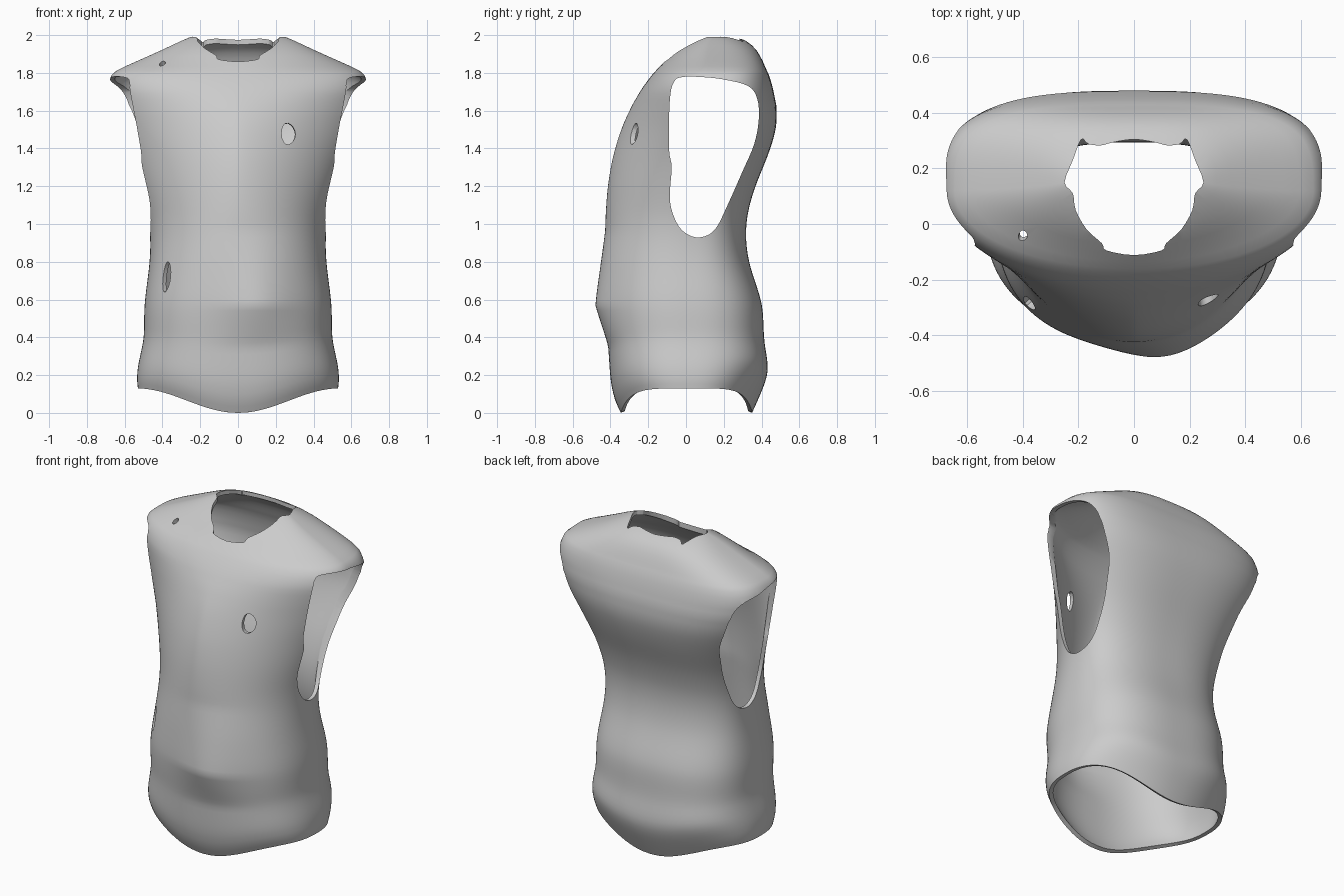
import bpy, bmesh, math
from mathutils import Vector

if "Cube" in bpy.data.objects:
    bpy.data.objects.remove(bpy.data.objects["Cube"])

# Body stations: z, half width, front y, back y, centre y, front roundness, back roundness
ST = [
    (0.00, .530, -.345, .350, .02, 2.4, 2.5), (0.10, .538, -.392, .395, .02, 2.4, 2.5),
    (0.22, .522, -.404, .445, .02, 2.4, 2.5), (0.37, .497, -.412, .412, .02, 2.4, 2.6),
    (0.57, .497, -.435, .408, .02, 2.4, 2.6), (0.80, .466, -.432, .330, .02, 2.2, 2.6),
    (0.93, .462, -.428, .314, .03, 2.0, 2.6), (1.05, .476, -.426, .322, .04, 1.85, 2.6),
    (1.20, .520, -.415, .365, .05, 1.7, 2.6), (1.35, .578, -.390, .430, .08, 1.6, 2.6),
    (1.50, .650, -.345, .480, .10, 1.55, 2.7), (1.60, .690, -.302, .484, .11, 1.62, 2.9),
    (1.72, .695, -.232, .460, .12, 2.0, 3.2), (1.79, .672, -.180, .440, .12, 2.15, 3.3),
    (1.81, .652, -.162, .428, .12, 2.05, 3.3), (1.86, .540, -.112, .408, .12, 1.8, 3.2),
    (1.92, .405, -.050, .376, .13, 1.9, 3.0), (1.97, .300, .030, .324, .14, 2.1, 2.7),
    (1.99, .255, .070, .280, .15, 2.1, 2.5), (2.00, .215, .120, .210, .15, 2.0, 2.0)]


def linear(z, col):
    for a, b in zip(ST, ST[1:]):
        if z <= b[0]:
            return a[col] + (b[col] - a[col]) * (z - a[0]) / (b[0] - a[0])
    return ST[-1][col]


def station(z, col):
    """Station value averaged over a small height window, so bands stay soft."""
    h = min(.1 if z < 1.62 else .025, z, 2 - z)
    wts = [(k, 4 - abs(k)) for k in range(-3, 4)]
    return sum(linear(z + h * k / 3, col) * w for k, w in wts) / 16


def make(name, bm):
    bmesh.ops.recalc_face_normals(bm, faces=bm.faces)
    me = bpy.data.meshes.new(name)
    bm.to_mesh(me)
    bm.free()
    ob = bpy.data.objects.new(name, me)
    bpy.context.collection.objects.link(ob)
    return ob


def power(v, e):
    return math.copysign(abs(v) ** e, v)


# Vest shell: lofted rings, belly bump in front, hem curving up at the sides
N = 120
bm = bmesh.new()
levels = []
for a, b in zip(ST, ST[1:]):
    k = max(1, round((b[0] - a[0]) / .03))
    levels += [a[0] + (b[0] - a[0]) * j / k for j in range(k)]
levels.append(2.0)
rings = []
for z in levels:
    w, yf, yb, cy, nf, nb = (station(z, c) for c in range(1, 7))
    bump = .05 * max(0, 1 - (.57 - z) / .22 if z < .57 else 1 - (z - .57) / .4)
    ring = []
    for i in range(N):
        a = 2 * math.pi * i / N
        c, s = math.cos(a), math.sin(a)
        n, d = (nb, yb - cy) if s > 0 else (nf, cy - yf)
        x = w * power(c, 2 / n)
        y = cy + d * power(s, 2 / n)
        if s < 0:
            y -= bump * math.exp(-((x - .1) / .2) ** 2)
        lift = .13 * (1 - math.cos(math.pi * min(1, abs(x) / .54))) / 2
        ring.append(bm.verts.new((x, y, z + lift * max(0, 1 - z / .45))))
    rings.append(ring)
for r0, r1 in zip(rings, rings[1:]):
    for i in range(N):
        j = (i + 1) % N
        bm.faces.new((r0[i], r0[j], r1[j], r1[i]))
bm.faces.new(rings[-1])
vest = make("vest", bm)
if vest.data.polygons[0].normal.dot(vest.data.polygons[0].center) < 0:
    vest.data.flip_normals()
sol = vest.modifiers.new("thickness", 'SOLIDIFY')
sol.thickness = .024
sol.offset = -1


def smooth_loop(pts, sub=4):
    """Closed Catmull-Rom curve through 2D points."""
    out = []
    for i in range(len(pts)):
        p0, p1, p2, p3 = (Vector(pts[(i + k) % len(pts)]) for k in (-1, 0, 1, 2))
        for j in range(sub):
            t = j / sub
            out.append(.5 * (2*p1 + (p2 - p0)*t + (2*p0 - 5*p1 + 4*p2 - p3)*t*t
                             + (3*p1 - p0 - 3*p2 + p3)*t**3))
    return out


def cutter(name, loop, place, lo, hi):
    """Prism from a 2D loop; place(u, v, depth) gives the 3D point."""
    bm = bmesh.new()
    a = [bm.verts.new(place(u, v, lo)) for u, v in loop]
    b = [bm.verts.new(place(u, v, hi)) for u, v in loop]
    bm.faces.new(a)
    bm.faces.new(b)
    for i in range(len(a)):
        j = (i + 1) % len(a)
        bm.faces.new((a[i], a[j], b[j], b[i]))
    ob = make(name, bm)
    ob.hide_render = True
    m = vest.modifiers.new(name, 'BOOLEAN')
    m.object = ob
    m.operation = 'DIFFERENCE'
    m.solver = 'EXACT'
    return ob


# Armholes, cut straight through from side to side
arm = [(-.02, 1.778), (.08, 1.778), (.2, 1.765), (.33, 1.73), (.378, 1.66), (.385, 1.55),
       (.36, 1.42), (.3, 1.28), (.22, 1.1), (.16, .98), (.1, .935), (.03, .935),
       (-.04, .99), (-.085, 1.12), (-.076, 1.3), (-.09, 1.4), (-.086, 1.65), (-.065, 1.75)]
cuts = [cutter("armhole_cutter", smooth_loop(arm), lambda u, v, d: (d, u, v), -1, 1)]

# Neck opening, with ragged corners
neck = [(.1, -.095), (.115, -.07), (.17, -.02), (.21, .05), (.22, .11), (.25, .15),
        (.22, .23), (.19, .305), (.165, .288), (.12, .283), (.08, .293)]
neck = neck + [(0, .305)] + [(-x, y) for x, y in reversed(neck)] + [(0, -.112)]
cuts.append(cutter("neck_cutter", smooth_loop(neck, 3), lambda u, v, d: (u, v, d), 1.72, 2.3))


# Worn holes: chest, shoulder and hip
def hole(name, centre, axis, ru, rv):
    n = Vector(axis).normalized()
    u = n.cross(Vector((0, 0, 1))).normalized()
    v = u.cross(n)
    loop = [(ru * math.cos(t * math.pi / 8), rv * math.sin(t * math.pi / 8)
             * (1 + .15 * math.cos(t * math.pi / 8))) for t in range(16)]
    cuts.append(cutter(name, loop, lambda a, b, d: Vector(centre) + u*a + v*b + n*d, -.13, .13))


hole("chest_hole_cutter", (.265, -.25, 1.475), (.1, -1, .1), .038, .057)
hole("shoulder_hole_cutter", (-.395, -.03, 1.83), (-.2, -.5, .8), .016, .022)
hole("hip_hole_cutter", (-.37, -.28, .72), (-.75, -.65, 0), .03, .08)

# Bake the cuts and remove the helpers
dg = bpy.context.evaluated_depsgraph_get()
mesh = bpy.data.meshes.new_from_object(vest.evaluated_get(dg))
vest.modifiers.clear()
vest.data = mesh
for c in cuts:
    bpy.data.objects.remove(c)
bpy.ops.object.select_all(action='DESELECT')
vest.select_set(True)
bpy.context.view_layer.objects.active = vest
bpy.ops.object.shade_smooth_by_angle(angle=math.radians(40))
